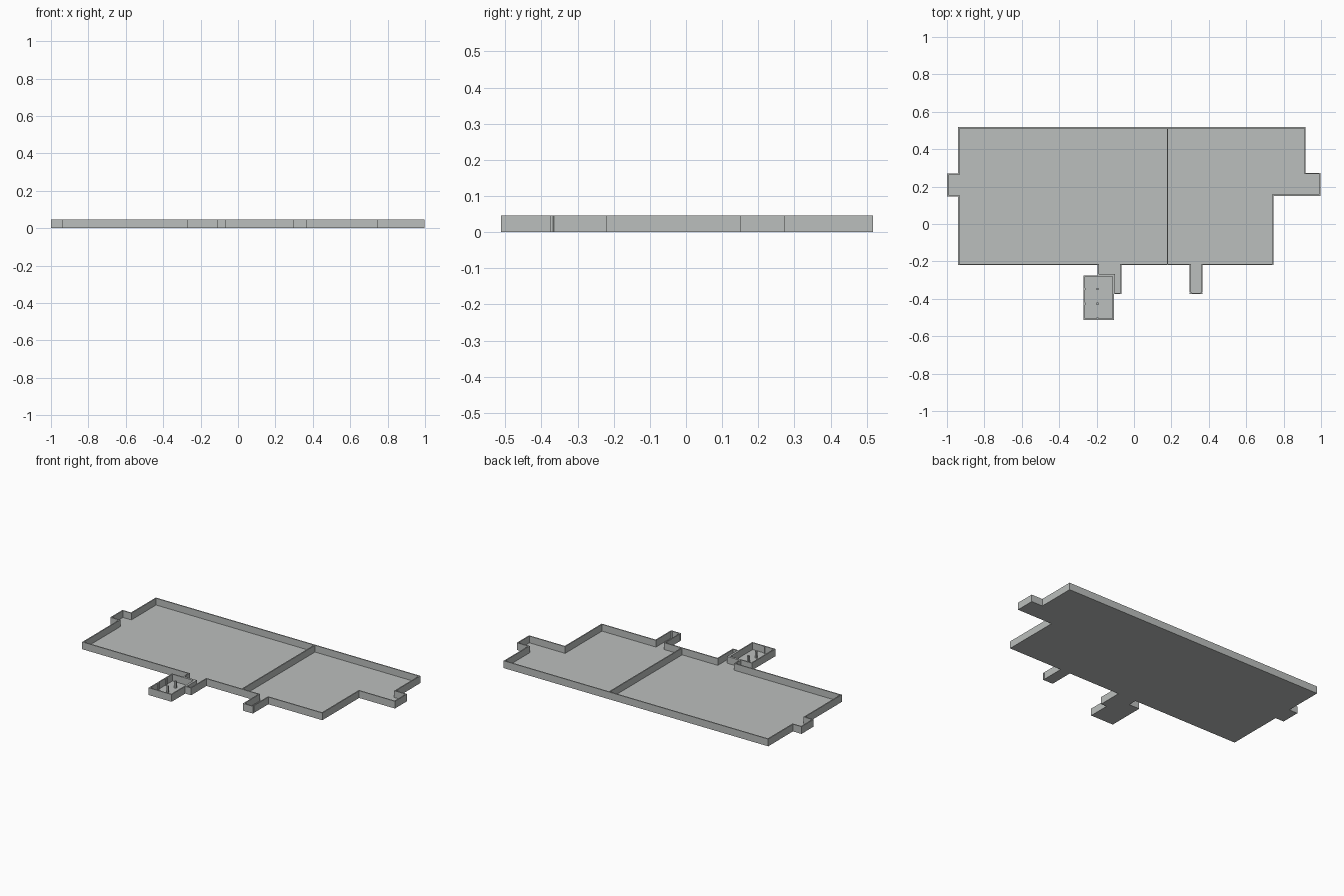
import bpy, bmesh
from mathutils import Vector

if "Cube" in bpy.data.objects:
    bpy.data.objects.remove(bpy.data.objects["Cube"])

H = 0.046      # wall height
FLOOR = 0.003  # floor slab thickness
T = 0.007      # wall thickness

plaster = bpy.data.materials.new("light grey plaster")
plaster.diffuse_color = (0.50, 0.52, 0.51, 1)
plaster.use_nodes = True
plaster.node_tree.nodes["Principled BSDF"].inputs["Base Color"].default_value = plaster.diffuse_color


def finish(name, bm):
    bmesh.ops.recalc_face_normals(bm, faces=bm.faces)
    me = bpy.data.meshes.new(name)
    bm.to_mesh(me)
    bm.free()
    me.materials.append(plaster)
    ob = bpy.data.objects.new(name, me)
    bpy.context.collection.objects.link(ob)
    return ob


def inset(pts, t):
    """Mitred inward offset of a counter-clockwise axis-aligned or chamfered outline."""
    out = []
    for i, p in enumerate(pts):
        a, b, c = Vector(pts[i - 1]), Vector(p), Vector(pts[(i + 1) % len(pts)])
        d1, d2 = (b - a).normalized(), (c - b).normalized()
        n1, n2 = Vector((-d1.y, d1.x)), Vector((-d2.y, d2.x))
        out.append(b + (n1 + n2) * (t / (1 + n1.dot(n2))))
    return out


def tray(name, pts):
    """Open-topped room: slab floor with a thin wall around its outline."""
    bm = bmesh.new()
    inner = inset(pts, T)
    rings = [[bm.verts.new((p[0], p[1], z)) for p in r]
             for r, z in ((pts, 0), (pts, H), (inner, H), (inner, FLOOR))]
    n = len(pts)
    for lo, hi in zip(rings, rings[1:]):
        for i in range(n):
            j = (i + 1) % n
            bm.faces.new((lo[i], lo[j], hi[j], hi[i]))
    bm.faces.new(rings[0][::-1])
    bm.faces.new(rings[-1])
    return finish(name, bm)


def box(name, x0, x1, y0, y1, z0=FLOOR, z1=H):
    bm = bmesh.new()
    bmesh.ops.create_cube(bm, size=1)
    for v in bm.verts:
        v.co = (x1 if v.co.x > 0 else x0, y1 if v.co.y > 0 else y0, z1 if v.co.z > 0 else z0)
    return finish(name, bm)


# Main hall with side bays, the stepped entry and the small annex
tray("main_hall", [
    (-0.94, -0.22), (-0.195, -0.22), (-0.195, -0.275), (-0.108, -0.275),
    (-0.108, -0.375), (-0.067, -0.375), (-0.067, -0.22), (0.297, -0.22),
    (0.297, -0.365), (0.307, -0.375), (0.357, -0.375), (0.367, -0.365),
    (0.367, -0.22), (0.746, -0.22), (0.746, 0.15), (0.997, 0.15),
    (0.997, 0.273), (0.918, 0.273), (0.918, 0.518), (-0.94, 0.518),
    (-0.94, 0.27), (-1.0, 0.27), (-1.0, 0.147), (-0.94, 0.147)])

# Square outer corners of the annex, chamfered only inside
box("annex_end_wall", 0.297, 0.367, -0.375, -0.368, 0)

# Partition across the hall
box("partition_wall", 0.176, 0.183, -0.214, 0.512)

# Porch with its posts
tray("porch", [(-0.27, -0.512), (-0.108, -0.512), (-0.108, -0.275), (-0.27, -0.275)])
for i, (x, y) in enumerate([(x, y) for x in (-0.264, -0.195) for y in (-0.347, -0.426)]
                           + [(-0.195, -0.506)]):
    box(f"porch_post_{i}", x - 0.006, x + 0.006, y - 0.006, y + 0.006)
